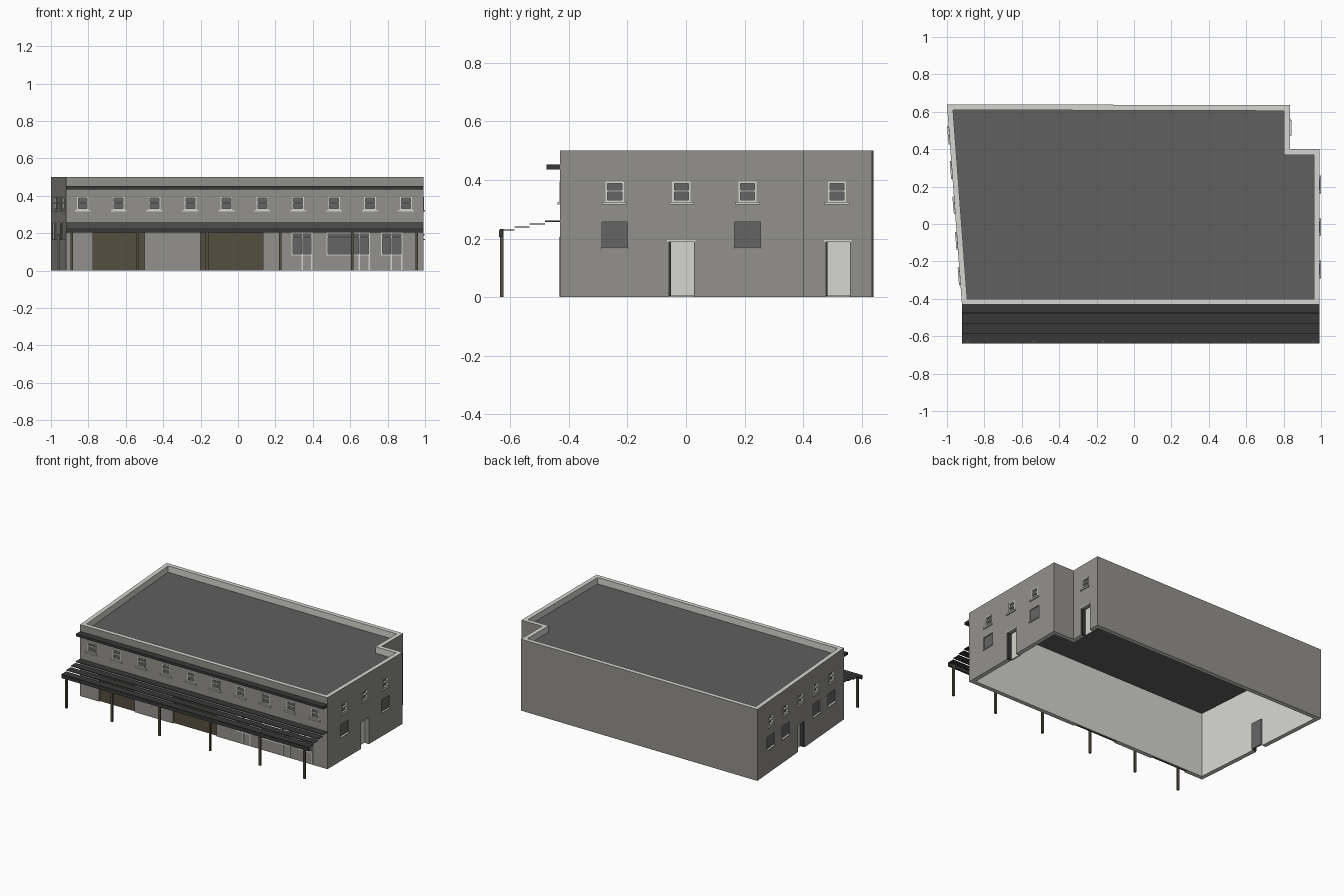
import bpy, bmesh
from mathutils import Vector

if "Cube" in bpy.data.objects:
    bpy.data.objects.remove(bpy.data.objects["Cube"])


def material(name, r, g, b):
    m = bpy.data.materials.new(name)
    m.use_nodes = True
    m.diffuse_color = (r, g, b, 1)
    m.node_tree.nodes["Principled BSDF"].inputs["Base Color"].default_value = (r, g, b, 1)
    return m


RENDER = material("grey render", 0.29, 0.285, 0.265)
PALE = material("pale trim", 0.66, 0.66, 0.63)
ROOF = material("roof grey", 0.115, 0.115, 0.115)
GLASS = material("window grey", 0.13, 0.13, 0.13)
TIMBER = material("brown timber", 0.09, 0.078, 0.05)
DARK = material("dark metal", 0.04, 0.04, 0.04)

HEIGHT, THICK, ROOF_Z = 0.5, 0.03, 0.455
FOOTPRINT = [Vector(p) for p in ((-0.92, -0.43), (0.993, -0.43), (0.993, 0.40),
                                 (0.833, 0.40), (0.833, 0.635), (-1.0, 0.64))]


class Wall:
    """Local frame: u runs along the wall, d points outward."""
    def __init__(self, origin, along, out):
        self.o, self.u, self.n = Vector(origin), Vector(along).normalized(), Vector(out).normalized()

    def at(self, u, d, z):
        p = self.o + self.u * u + self.n * d
        return (p.x, p.y, z)


FRONT = Wall((0, -0.43), (1, 0), (0, -1))
RIGHT = Wall((0.993, 0), (0, 1), (1, 0))
REAR_RIGHT = Wall((0.833, 0), (0, 1), (1, 0))
LEFT = Wall((-0.952, 0), (-0.08, 1.07), (-1.07, -0.08))
parts = {}


def box(name, mat, wall, us, zs, ds):
    """Add a box to the named part; us, zs and ds are (low, high) pairs."""
    bm = parts.setdefault(name, (bmesh.new(), mat))[0]
    v = [bm.verts.new(wall.at(u, d, z)) for z in zs for d in ds for u in us]
    for f in ((0, 1, 3, 2), (4, 5, 7, 6), (0, 1, 5, 4), (2, 3, 7, 6), (0, 2, 6, 4), (1, 3, 7, 5)):
        bm.faces.new([v[i] for i in f])


def finish(name, bm, mats, recalc=True):
    if recalc:
        bmesh.ops.recalc_face_normals(bm, faces=bm.faces[:])
    me = bpy.data.meshes.new(name)
    bm.to_mesh(me)
    bm.free()
    for m in mats:
        me.materials.append(m)
    ob = bpy.data.objects.new(name, me)
    bpy.context.scene.collection.objects.link(ob)
    return ob


def opening(wall, us, zs, depth=0.022):
    box("opening_cutter", RENDER, wall, us, zs, (-depth, 0.02))


def sash_window(wall, c):
    a, b, lo, hi = c - 0.031, c + 0.031, 0.325, 0.395
    opening(wall, (a, b), (lo, hi))
    box("window_glass", GLASS, wall, (a, b), (lo, hi), (-0.02, -0.012))
    for u in (a, b - 0.007):
        box("window_frames", PALE, wall, (u, u + 0.007), (lo, hi), (-0.012, 0.002))
    for z in (lo, 0.358, hi - 0.007):
        box("window_frames", PALE, wall, (a, b), (z, z + 0.007), (-0.012, 0.001))
    box("window_sills", PALE, wall, (c - 0.042, c + 0.042), (0.316, lo), (-0.012, 0.008))


def plain_window(wall, c):
    us = (c - 0.044, c + 0.044)
    opening(wall, us, (0.17, 0.256))
    box("lower_window_glass", GLASS, wall, us, (0.17, 0.256), (-0.02, -0.006))
    box("window_sills", PALE, wall, (us[0] - 0.004, us[1] + 0.004), (0.164, 0.17), (-0.01, 0.008))


def door(wall, a, b):
    opening(wall, (a, b), (-0.05, 0.19), 0.06)
    box("door_panels", PALE, wall, (a, b), (0.004, 0.19), (-0.036, -0.03))
    box("door_backs", GLASS, wall, (a, b), (0.004, 0.19), (-0.04, -0.036))
    box("door_edges", DARK, wall, (a, a + 0.008), (0.004, 0.19), (-0.03, -0.004))
    box("door_lintels", PALE, wall, (a - 0.004, b + 0.004), (0.188, 0.195), (-0.01, 0.004))


def shopfront(a, b, posts):
    """Glazed bay with a transom, mullions and full-height door posts."""
    opening(FRONT, (a, b), (0.085, 0.205))
    box("shop_glass", GLASS, FRONT, (a, b), (0.085, 0.205), (-0.02, -0.012))
    for z in (0.08, 0.176, 0.197):
        box("shop_frames", PALE, FRONT, (a, b), (z, z + 0.008), (-0.012, 0.004))
    for u in [a, b] + posts:
        low = 0.002 if u in posts or u == b else 0.08
        box("shop_frames", PALE, FRONT, (u - 0.004, u + 0.004), (low, 0.205), (-0.012, 0.003))


# Windows and doors on every elevation
for i in range(10):
    sash_window(FRONT, -0.83 + 0.192 * i)
for c in (-0.243, -0.016, 0.21):
    sash_window(RIGHT, c)
sash_window(REAR_RIGHT, 0.515)
for c in (-0.28, -0.085, 0.105, 0.29, 0.475):
    sash_window(LEFT, c)
for wall, centres in ((RIGHT, (-0.243, 0.21)), (LEFT, (-0.28, -0.09, 0.29, 0.475))):
    for c in centres:
        plain_window(wall, c)
door(RIGHT, -0.06, 0.028)
door(REAR_RIGHT, 0.475, 0.56)
door(LEFT, 0.055, 0.14)

# Timber shutters and glazed shopfronts
for us in ((-0.775, -0.5), (-0.2, 0.134)):
    opening(FRONT, us, (-0.05, 0.21))
    box("timber_shutters", TIMBER, FRONT, us, (0, 0.21), (-0.02, -0.01))
shopfront(0.29, 0.395, [0.343])
shopfront(0.478, 0.702, [0.648])
shopfront(0.768, 0.876, [0.82])

# Stepped canopy, its fascia and posts, and the gutter under the parapet
SPAN = (-0.92, 0.993)
for i in range(4):
    z = 0.257 - 0.01 * i
    box("canopy_slats", DARK, FRONT, SPAN, (z, z + 0.004), (0.0515 * i, 0.0515 * (i + 1)))
box("canopy_fascia", DARK, FRONT, SPAN, (0.205, 0.228), (0.196, 0.208))
for x in (-0.888, -0.535, -0.166, 0.225, 0.61, 0.955):
    box("canopy_posts", TIMBER, FRONT, (x - 0.007, x + 0.007), (0, 0.232), (0.192, 0.204))
box("eaves_gutter", DARK, FRONT, SPAN, (0.435, 0.452), (0, 0.046))

cutter_bm, cutter_mat = parts.pop("opening_cutter")
cutter = finish("opening_cutter", cutter_bm, [cutter_mat])
cutter.hide_render = True
for name, (bm, mat) in parts.items():
    finish(name, bm, [mat])


# Hollow shell: render outside, pale coping and lining
def inset(points, t):
    result = []
    for i, p in enumerate(points):
        a = (p - points[i - 1]).normalized()
        b = (points[(i + 1) % len(points)] - p).normalized()
        na, nb = Vector((-a.y, a.x)), Vector((-b.y, b.x))
        result.append(p + (na + nb) * (t / (1 + na.dot(nb))))
    return result


bm = bmesh.new()
inner = inset(FOOTPRINT, THICK)
rings = [[bm.verts.new((p.x, p.y, z)) for p in loop]
         for loop, z in ((FOOTPRINT, 0), (FOOTPRINT, HEIGHT), (inner, HEIGHT), (inner, 0))]
for k in range(4):
    r, s = rings[k], rings[(k + 1) % 4]
    for i in range(len(r)):
        j = (i + 1) % len(r)
        f = bm.faces.new((r[i], r[j], s[j], s[i]))
        f.material_index = 0 if k == 0 else 1
walls = finish("building_walls", bm, [RENDER, PALE])

# Cut the openings, then drop the cutter
mod = walls.modifiers.new("openings", 'BOOLEAN')
mod.object, mod.operation, mod.solver = cutter, 'DIFFERENCE', 'EXACT'
graph = bpy.context.evaluated_depsgraph_get()
walls.data = bpy.data.meshes.new_from_object(walls.evaluated_get(graph))
walls.modifiers.clear()
bpy.data.objects.remove(cutter)

# Flat roof deck behind the parapet, a single sheet facing up
bm = bmesh.new()
bm.faces.new([bm.verts.new((p.x, p.y, ROOF_Z)) for p in inner])
finish("roof_deck", bm, [ROOF], recalc=False)
